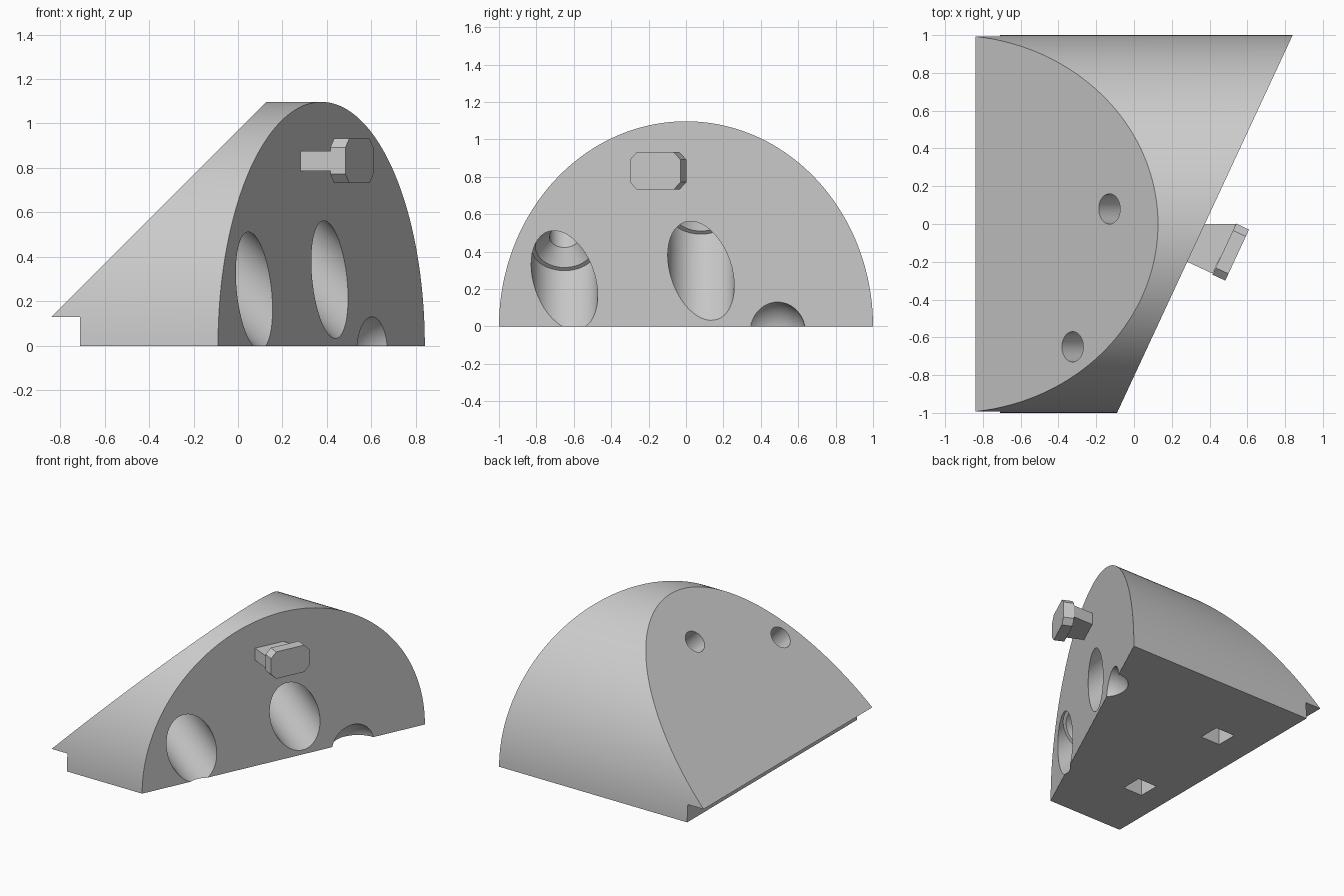
import bpy, bmesh
from math import cos, sin, pi, radians
from mathutils import Vector, Matrix

cube = bpy.data.objects.get("Cube")
if cube:
    bpy.data.objects.remove(cube, do_unlink=True)

grey = bpy.data.materials.new("light grey")
grey.use_nodes = True
grey.diffuse_color = (0.6, 0.6, 0.6, 1)
grey.node_tree.nodes["Principled BSDF"].inputs["Base Color"].default_value = (0.6, 0.6, 0.6, 1)

# Slanted front face: a point on it, its outward normal and its sideways direction
FACE = Vector((0.375, 0, 0))
SIDE = Vector((0.465, 1, 0)).normalized()
OUT = Vector((SIDE.y, -SIDE.x, 0))
UP = Vector((0, 0, 1))


def make_object(name, bm):
    bmesh.ops.recalc_face_normals(bm, faces=bm.faces)
    mesh = bpy.data.meshes.new(name)
    bm.to_mesh(mesh)
    bm.free()
    mesh.materials.append(grey)
    obj = bpy.data.objects.new(name, mesh)
    bpy.context.collection.objects.link(obj)
    return obj


def loft(bm, rings):
    """Skin a list of equal closed rings and cap both ends."""
    loops = [[bm.verts.new(p) for p in ring] for ring in rings]
    for a, b in zip(loops, loops[1:]):
        for i in range(len(a)):
            j = (i + 1) % len(a)
            bm.faces.new((a[i], a[j], b[j], b[i]))
    bm.faces.new(loops[0])
    bm.faces.new(loops[-1])
    return bm


def box(name, center, size):
    bm = bmesh.new()
    bmesh.ops.create_cube(bm, size=1, matrix=Matrix.Translation(center) @ Matrix.Diagonal((*size, 1)))
    return make_object(name, bm)


def drill(name, top):
    """Stepped 45 degree bore: narrow shaft, cone, shoulder, wide counterbore."""
    axis = Vector((1, 0, -1)).normalized()
    across = Vector((1, 0, 1)).normalized()
    side = Vector((0, 1, 0))
    steps = ((-0.1, 0.08), (0.235, 0.08), (0.311, 0.155), (0.312, 0.178), (1.2, 0.178))
    n = 48
    rings = [[Vector(top) + axis * s + (side * cos(2 * pi * i / n) + across * sin(2 * pi * i / n)) * r
              for i in range(n)] for s, r in steps]
    return make_object(name, loft(bmesh.new(), rings))


def finish(obj):
    bpy.ops.object.select_all(action='DESELECT')
    obj.select_set(True)
    bpy.context.view_layer.objects.active = obj
    bpy.ops.object.shade_smooth_by_angle(angle=radians(30))


# Body: half-elliptic vault trimmed by the 45 degree slope and the slanted face
segments = 96
arch = [(cos(pi * i / segments), 1.097 * sin(pi * i / segments)) for i in range(segments + 1)]
arch[-1] = (-1, 0)
bm = loft(bmesh.new(), [[Vector((x, y, z)) for y, z in arch] for x in (-1.1, 1)])
for point, normal in ((Vector((-0.84, 0, 0.13)), Vector((-1, 0, 1))), (FACE, OUT)):
    bmesh.ops.bisect_plane(bm, geom=bm.verts[:] + bm.edges[:] + bm.faces[:], dist=1e-6,
                           plane_co=point, plane_no=normal, clear_outer=True)
    rim = [e for e in bm.edges if e.is_boundary]
    bmesh.ops.holes_fill(bm, edges=rim, sides=0)
body = make_object("wedge_body", bm)

# Cutters: lip notch, two stepped bores, square sockets and round pocket
cutters = [
    box("notch_cutter", (-1.21, 0, -0.37), (1, 3, 1)),
    drill("center_bore_cutter", (-0.13, 0.08, 0.84)),
    drill("front_bore_cutter", (-0.325, -0.65, 0.645)),
    box("back_socket_cutter", (-0.40, 0.42, 0), (0.16, 0.16, 0.5)),
    box("front_socket_cutter", (-0.44, -0.46, 0), (0.16, 0.16, 0.5)),
]
bm = bmesh.new()
bmesh.ops.create_uvsphere(bm, u_segments=48, v_segments=24, radius=0.178,
                          matrix=Matrix.Translation((0.666, 0.461, -0.033)))
cutters.append(make_object("pocket_cutter", bm))

bpy.context.view_layer.objects.active = body
for cutter in cutters:
    cutter.hide_render = True
    mod = body.modifiers.new("cut", 'BOOLEAN')
    mod.operation = 'DIFFERENCE'
    mod.solver = 'EXACT'
    mod.object = cutter
    bpy.ops.object.modifier_apply(modifier=mod.name)
    bpy.data.objects.remove(cutter, do_unlink=True)
finish(body)

# Peg neck: slim block running out of the slanted face
neck_plan = ((0.26, -0.19), (0.415, -0.262), (0.545, 0), (0.35, 0))
make_object("peg_neck", loft(bmesh.new(), [[Vector((x, y, z)) for x, y in neck_plan]
                                           for z in (0.787, 0.877)]))

# Peg head: chamfered plate parallel to the slanted face
half_w, half_h, cut = 0.149, 0.1, 0.04
outline = []
for sx, sz in ((1, 1), (-1, 1), (-1, -1), (1, -1)):
    corner = [(sx * half_w, sz * (half_h - cut)), (sx * (half_w - cut), sz * half_h)]
    outline += corner if sx * sz > 0 else corner[::-1]
head_center = Vector((0.478, -0.133, 0.832))
make_object("peg_head", loft(bmesh.new(), [[head_center + OUT * d + SIDE * w + UP * h for w, h in outline]
                                           for d in (0, 0.075)]))
